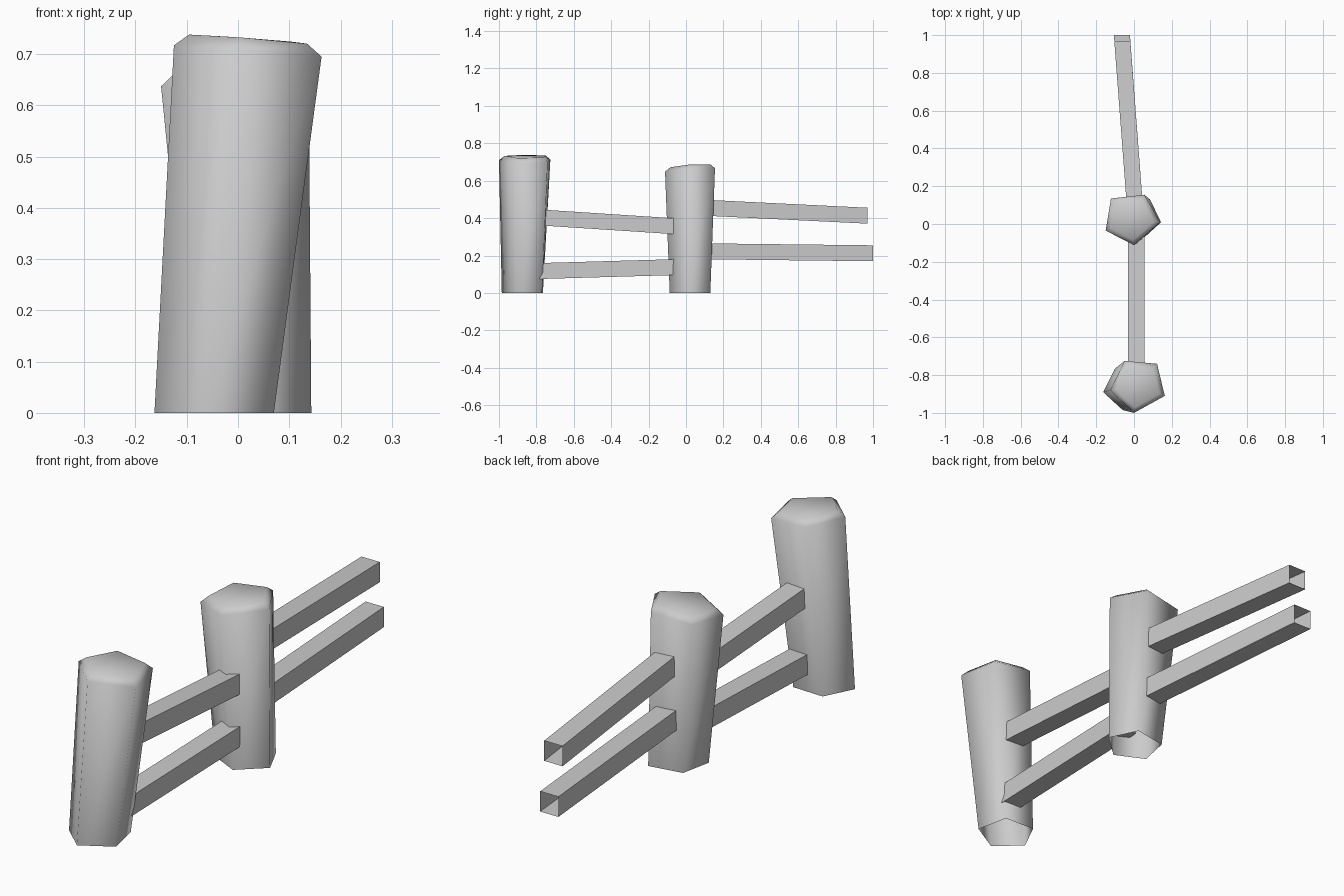
import bpy
from mathutils import Vector

if "Cube" in bpy.data.objects:
    bpy.data.objects.remove(bpy.data.objects["Cube"])


def make_object(name, verts, faces, smooth):
    mesh = bpy.data.meshes.new(name)
    mesh.from_pydata([tuple(v) for v in verts], [], faces)
    for p in mesh.polygons:
        p.use_smooth = smooth
    mesh.update()
    obj = bpy.data.objects.new(name, mesh)
    bpy.context.collection.objects.link(obj)
    return obj


def post(name, bottom, top, bevel_height):
    """Leaning five-sided post, open underneath, with a bevelled top."""
    n = len(bottom)
    low = [Vector((x, y, 0)) for x, y in bottom]
    rim = [Vector(p) for p in top]
    centre = sum(rim, Vector()) / n
    cap = [centre.lerp(p, 0.8) for p in rim]
    for p in cap:
        p.z += bevel_height
    faces = [tuple(range(2 * n, 3 * n))]
    for r in (0, n):
        for i in range(n):
            j = (i + 1) % n
            faces.append((r + i, r + j, r + n + j, r + n + i))
    return make_object(name, low + rim + cap, faces, True)


def rail(name, start, end, size=0.085):
    """Open-ended square tube between two centre points."""
    h = size / 2
    corners = [(-h, -h), (h, -h), (h, h), (-h, h)]
    verts = [Vector(c) + Vector((dx, 0, dz))
             for c in (start, end) for dx, dz in corners]
    faces = [(i, i + 4, (i + 1) % 4 + 4, (i + 1) % 4)[::-1] for i in range(4)]
    return make_object(name, verts, faces, False)


# Two leaning posts
post("front_post",
     [(-0.163, -0.89), (-0.06, -0.985), (0.07, -0.91), (0.04, -0.77), (-0.10, -0.765)],
     [(-0.125, -0.88, 0.717), (0.0, -1.0, 0.71), (0.163, -0.91, 0.695),
      (0.122, -0.74, 0.70), (-0.05, -0.725, 0.713)], 0.023)
post("middle_post",
     [(-0.087, -0.027), (0.037, -0.087), (0.143, 0.009), (0.085, 0.13), (-0.06, 0.105)],
     [(-0.15, -0.035, 0.637), (0.0, -0.112, 0.648), (0.138, 0.01, 0.665),
      (0.055, 0.155, 0.667), (-0.122, 0.135, 0.65)], 0.023)

# Rails between the posts
rail("front_upper_rail", (0.012, -0.82, 0.406), (0.012, -0.02, 0.354))
rail("front_lower_rail", (0.010, -0.82, 0.116), (0.014, -0.02, 0.139))

# Rails running on behind the middle post
rail("back_upper_rail", (0.008, 0.05, 0.458), (-0.062, 0.97, 0.413))
rail("back_lower_rail", (0.008, 0.05, 0.223), (-0.064, 1.0, 0.212))
